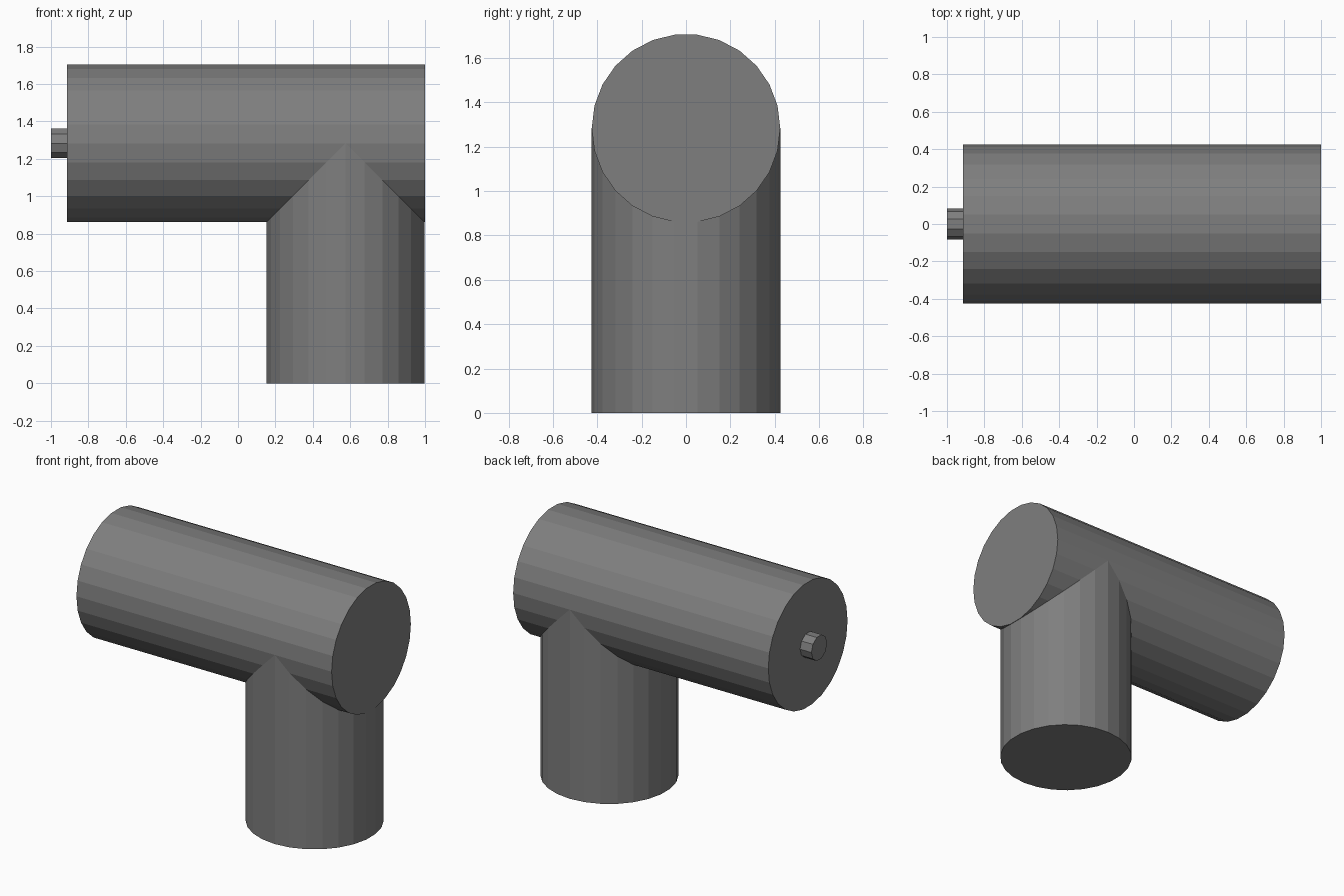
import bpy, bmesh, math

if "Cube" in bpy.data.objects:
    bpy.data.objects.remove(bpy.data.objects["Cube"])

grey = bpy.data.materials.new("mid grey")
grey.diffuse_color = (0.21, 0.21, 0.21, 1)
grey.use_nodes = True
grey.node_tree.nodes["Principled BSDF"].inputs["Base Color"].default_value = grey.diffuse_color


def prism(name, point, a, b, radius, sides):
    """Faceted cylinder between stations a and b; vertices sit on the +-y sides."""
    bm = bmesh.new()
    rings = []
    for s in (a, b):
        ring = []
        for i in range(sides):
            t = 2 * math.pi * i / sides
            ring.append(bm.verts.new(point(s, radius * math.cos(t), radius * math.sin(t))))
        rings.append(ring)
    for i in range(sides):
        j = (i + 1) % sides
        bm.faces.new((rings[0][i], rings[0][j], rings[1][j], rings[1][i]))
    bm.faces.new(rings[0])
    bm.faces.new(rings[1])
    bmesh.ops.recalc_face_normals(bm, faces=bm.faces)
    mesh = bpy.data.meshes.new(name)
    bm.to_mesh(mesh)
    bm.free()
    mesh.materials.append(grey)
    obj = bpy.data.objects.new(name, mesh)
    bpy.context.collection.objects.link(obj)
    return obj


AXIS_Z, POST_X = 1.283, 0.575


def along_x(s, u, v):
    return (s, u, AXIS_Z + v)


def along_z(s, u, v):
    return (POST_X + v, u, s)


# horizontal barrel, vertical leg meeting it in a mitre, small end peg
prism("barrel", along_x, -0.915, 1.0, 0.425, 26)
prism("leg", along_z, 0.0, AXIS_Z, 0.425, 26)
prism("end_peg", along_x, -1.0, -0.91, 0.084, 10)
